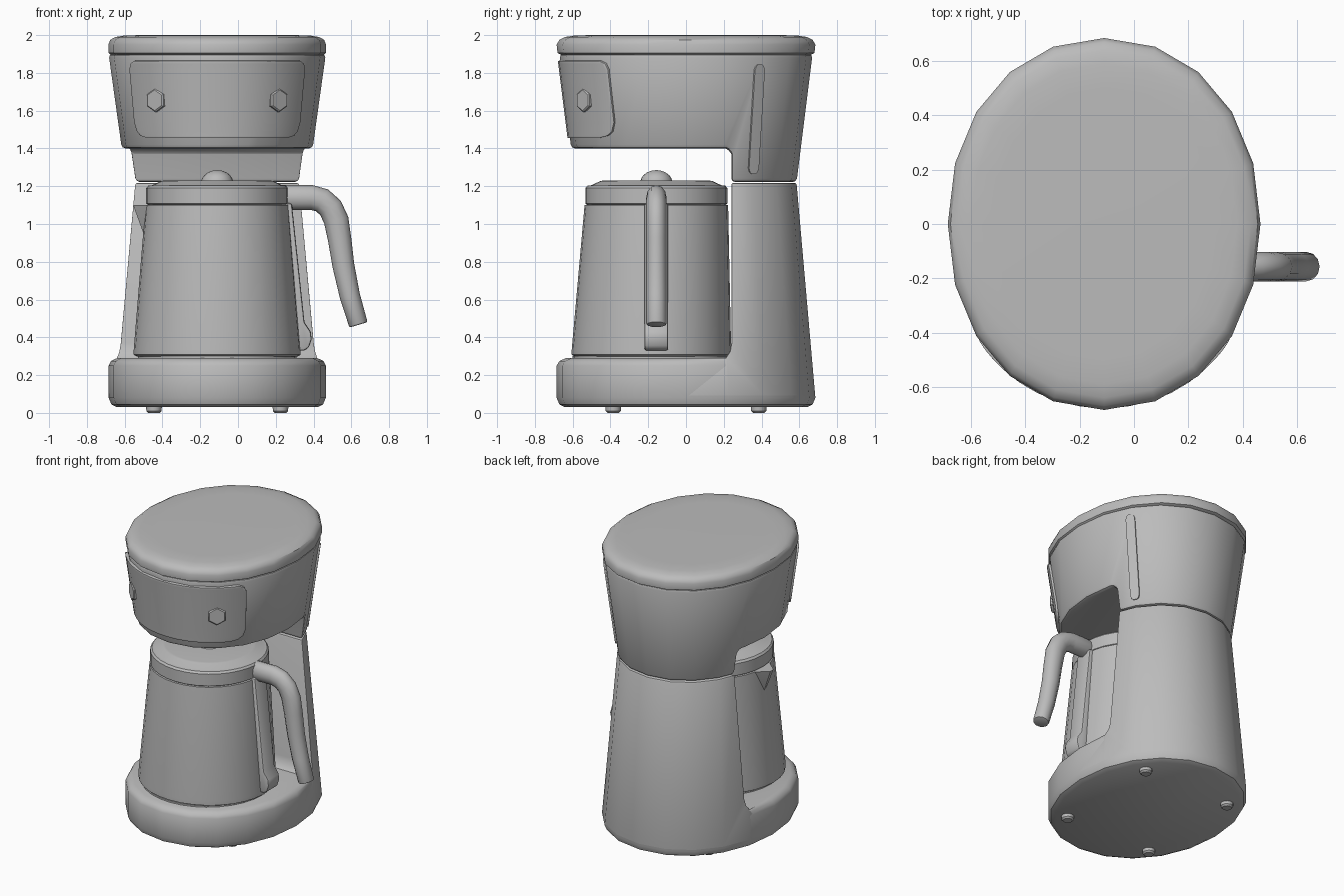
import bpy, bmesh, math
from mathutils import Vector

cube = bpy.data.objects.get("Cube")
if cube:
    bpy.data.objects.remove(cube, do_unlink=True)

CX = -0.11          # centre line of the machine
CY = -0.157         # centre line of the carafe lid and handle
POWER = 2.1         # roundness of the oval outline

grey = bpy.data.materials.new("plain_grey")
grey.use_nodes = True
grey.diffuse_color = (0.5, 0.5, 0.5, 1)
grey.node_tree.nodes["Principled BSDF"].inputs["Base Color"].default_value = (0.5, 0.5, 0.5, 1)


def make(name, verts, faces):
    mesh = bpy.data.meshes.new(name)
    mesh.from_pydata([tuple(v) for v in verts], [], faces)
    obj = bpy.data.objects.new(name, mesh)
    bpy.context.scene.collection.objects.link(obj)
    mesh.materials.append(grey)
    fix_normals(obj)
    return obj


def fix_normals(obj):
    bm = bmesh.new()
    bm.from_mesh(obj.data)
    bmesh.ops.recalc_face_normals(bm, faces=bm.faces)
    bm.to_mesh(obj.data)
    bm.free()


def loft(name, rings):
    n = len(rings[0])
    verts = [p for r in rings for p in r]
    faces = [(i * n + j, i * n + (j + 1) % n, (i + 1) * n + (j + 1) % n, (i + 1) * n + j)
             for i in range(len(rings) - 1) for j in range(n)]
    faces += [tuple(range(n)), tuple(range(len(verts) - n, len(verts)))]
    return make(name, verts, faces)


def finish(obj, bevel=0, segments=2):
    bpy.ops.object.select_all(action='DESELECT')
    bpy.context.view_layer.objects.active = obj
    obj.select_set(True)
    if bevel:
        mod = obj.modifiers.new("bevel", 'BEVEL')
        mod.width, mod.segments = bevel, segments
        mod.limit_method, mod.angle_limit = 'ANGLE', math.radians(40)
    for mod in list(obj.modifiers):
        bpy.ops.object.modifier_apply(modifier=mod.name)
    fix_normals(obj)
    bpy.ops.object.shade_smooth_by_angle(angle=math.radians(38))
    return obj


def oval(z, hx, hy, back=None, n=20):
    pts = []
    for k in range(n):
        a = 2 * math.pi * k / n
        c, s = math.cos(a), math.sin(a)
        wx, wy = back if back and s > 0.1 else (hx, hy)
        pts.append((CX + wx * math.copysign(abs(c) ** (2 / POWER), c),
                    wy * math.copysign(abs(s) ** (2 / POWER), s), z))
    return pts


def circle(z, r, x=CX, y=CY, ry=None, n=32):
    return [(x + r * math.cos(2 * math.pi * k / n),
             y + (ry or r) * math.sin(2 * math.pi * k / n), z) for k in range(n)]


def column_size(z):
    t = (z - 0.08) / 1.14
    return 0.575 - 0.095 * t, 0.685 - 0.1 * t


def head_size(z):
    t = (z - 1.22) / 0.68
    return 0.48 + 0.095 * t, 0.585 + 0.085 * t


# Base, blending into the column at the back
finish(loft("base", [
    oval(0.03, 0.53, 0.64), oval(0.045, 0.56, 0.67), oval(0.08, 0.575, 0.685),
    oval(0.25, 0.575, 0.685, column_size(0.255)),
    oval(0.275, 0.562, 0.67, column_size(0.285)),
    oval(0.29, 0.53, 0.635, column_size(0.31))]))

# Rounded cutter for the carafe bay
bay = [(-1, 0.25), (0.12, 0.25)]
bay += [(0.12 + 0.12 * math.sin(a), 0.37 - 0.12 * math.cos(a))
        for a in (math.radians(d) for d in (22, 45, 68, 90))]
bay += [(0.24, 1.37), (0.23, 1.391), (0.21, 1.4), (-1, 1.4)]
cutter = loft("bay_cutter", [[(x, y, z) for y, z in bay] for x in (-1.5, 1.5)])
cutter.hide_render = True

# Rear column and brewing head, both cut by the bay
column = loft("rear_column", [oval(0.05, 0.54, 0.65), oval(0.08, *column_size(0.08)),
                              oval(1.218, *column_size(1.218))])
head = loft("brewing_head", [oval(1.222, *head_size(1.222)), oval(1.9, *head_size(1.9))])
for part, width in ((column, 0.012), (head, 0.02)):
    mod = part.modifiers.new("bay", 'BOOLEAN')
    mod.operation, mod.solver, mod.object = 'DIFFERENCE', 'EXACT', cutter
    finish(part, width)
bpy.data.objects.remove(cutter, do_unlink=True)

# Top lid
finish(loft("top_lid", [
    oval(1.893, 0.56, 0.655), oval(1.905, 0.575, 0.68), oval(1.95, 0.576, 0.685),
    oval(1.975, 0.566, 0.67), oval(1.99, 0.54, 0.64), oval(1.998, 0.49, 0.59),
    oval(2.0, 0.4, 0.5)]))


# Plates that follow the curved head
def plate(name, rows, thickness, bevel):
    n = len(rows[0])
    verts = [p for r in rows for p in r]
    faces = [(i * n + j, i * n + j + 1, (i + 1) * n + j + 1, (i + 1) * n + j)
             for i in range(len(rows) - 1) for j in range(n - 1)]
    obj = make(name, verts, faces)
    mod = obj.modifiers.new("thickness", 'SOLIDIFY')
    mod.thickness, mod.offset = thickness, 0
    finish(obj, bevel)


def on_head(u, half_u, half_v):
    return half_v * (1 - abs(u / half_u) ** POWER) ** (1 / POWER)


rows = []
for z, w in ((1.457, 0.36), (1.468, 0.395), (1.49, 0.415), (1.54, 0.43),
             (1.82, 0.455), (1.85, 0.45), (1.865, 0.43)):
    hx, hy = head_size(z)
    us = [w * math.sin(math.pi / 2 * (k / 8 - 1)) for k in range(17)]
    rows.append([(CX + u, -on_head(u, hx, hy), z) for u in us])
plate("control_panel", rows, 0.026, 0.006)

rows = []
for z, w in ((1.265, 0.01), (1.275, 0.02), (1.295, 0.026), (1.815, 0.026),
             (1.835, 0.02), (1.845, 0.01)):
    hx, hy = head_size(z)
    mid = 0.355 + 0.035 * (z - 1.265) / 0.58
    rows.append([(CX + on_head(mid + u, hy, hx), mid + u, z) for u in (-w, 0, w)])
plate("water_gauge", rows, 0.014, 0)

# Hexagonal buttons facing outward on the panel
for side, label in ((1, "left"), (-1, "right")):
    normal = Vector((side * 0.62, -0.78, 0.0))
    across = Vector((0.78, side * 0.62, 0.0))
    hx, hy = head_size(1.655)
    centre = Vector((CX + side * 0.317, -on_head(0.317, hx, hy), 1.655))
    rings = []
    for depth, r in ((-0.01, 0.063), (0.018, 0.063), (0.024, 0.055)):
        angles = [math.radians(30 + 60 * k) for k in range(6)]
        rings.append([centre + normal * depth + across * r * math.cos(a)
                      + Vector((0, 0, r * math.sin(a))) for a in angles])
    finish(loft(label + "_button", rings))

# Feet
for x in (-0.335, 0.335):
    for y in (-0.385, 0.385):
        name = ("front" if y < 0 else "back") + ("_left" if x > 0 else "_right") + "_foot"
        finish(loft(name, [circle(0, 0.03, CX + x, y, n=12), circle(0.01, 0.04, CX + x, y, n=12),
                           circle(0.035, 0.042, CX + x, y, n=12)]))

# Carafe on its warming plate
finish(loft("warming_plate", [circle(0.28, 0.42, y=-0.18), circle(0.3, 0.42, y=-0.18)]))
finish(loft("carafe_body", [
    circle(0.298, 0.425, y=-0.183, ry=0.405), circle(0.308, 0.442, y=-0.183, ry=0.422),
    circle(0.335, 0.442, y=-0.183, ry=0.422), circle(1.1, 0.38)]))
finish(loft("carafe_collar", [
    circle(1.1, 0.365), circle(1.108, 0.376), circle(1.19, 0.376), circle(1.203, 0.365),
    circle(1.205, 0.345), circle(1.228, 0.295), circle(1.23, 0.28)]))
finish(loft("carafe_knob", [circle(1.22 + 0.065 * math.sin(a), 0.085 * math.cos(a), n=20)
                            for a in (math.radians(d) for d in (0, 18, 36, 54, 72, 86))]))
finish(loft("carafe_spout", [
    [(-0.45, CY + w, z), (-0.45, CY - w, z), (tip, CY - w * 0.15, z), (tip, CY + w * 0.15, z)]
    for z, w, tip in ((0.92, 0.02, -0.49), (0.97, 0.06, -0.508), (1.1, 0.11, -0.555))]))

# Strap down the side of the carafe, with its bulging lower end
strap = [(0.22, 1.11), (0.285, 1.11), (0.352, 0.48), (0.385, 0.43), (0.39, 0.39),
         (0.375, 0.345), (0.35, 0.33), (0.28, 0.33)]
finish(loft("carafe_strap", [[(x, y, z) for x, z in strap] for y in (CY - 0.063, CY + 0.063)]), 0.012)

# Handle swept along a bent path
path = [(0.22, 1.14), (0.39, 1.14), (0.445, 1.125), (0.49, 1.085), (0.52, 1.02),
        (0.538, 0.92), (0.558, 0.78), (0.592, 0.62), (0.638, 0.466)]
path = [Vector((x, 0, z)) for x, z in path]
rings = []
for i, p in enumerate(path):
    along = (path[min(i + 1, len(path) - 1)] - path[max(i - 1, 0)]).normalized()
    out = Vector((-along.z, 0, along.x))
    r = 0.066 - 0.016 * max(0, i - 4) / 4
    rings.append([p + Vector((0, CY, 0)) + out * r * math.cos(a) + Vector((0, 0.054 * math.sin(a), 0))
                  for a in (2 * math.pi * k / 12 for k in range(12))])
finish(loft("carafe_handle", rings), 0.008)
